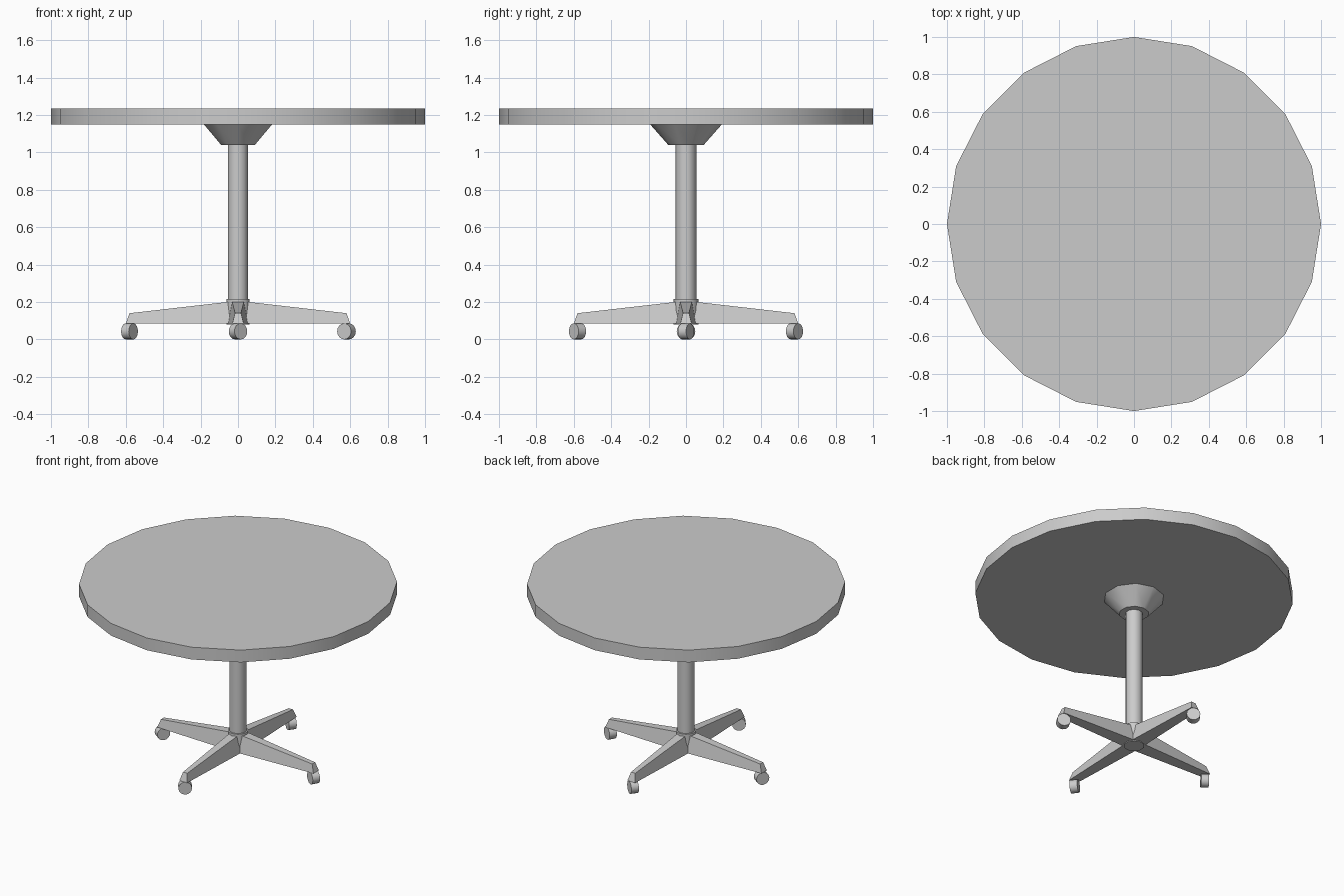
import bpy, bmesh
from math import radians, pi, cos, sin

if "Cube" in bpy.data.objects:
    bpy.data.objects.remove(bpy.data.objects["Cube"])


def smooth(obj):
    bpy.ops.object.select_all(action='DESELECT')
    obj.select_set(True)
    bpy.context.view_layer.objects.active = obj
    bpy.ops.object.shade_smooth_by_angle(angle=radians(40))


def frustum(name, sides, r_low, r_high, z_low, z_high):
    bpy.ops.mesh.primitive_cone_add(vertices=sides, radius1=r_low, radius2=r_high,
                                    depth=z_high - z_low,
                                    location=(0, 0, (z_low + z_high) / 2))
    obj = bpy.context.object
    obj.name = name
    smooth(obj)
    return obj


# Top, flared bracket, column and hub
frustum("table_top", 20, 1.0, 1.0, 1.15, 1.235)
frustum("top_bracket", 10, 0.095, 0.192, 1.04, 1.15)
frustum("column", 10, 0.055, 0.055, 0.2, 1.04)
frustum("hub", 10, 0.066, 0.066, 0.08, 0.215)


# Tapered leg: (distance, height, half width) per corner pair
def leg(name, angle):
    corners = [(0.03, 0.085, 0.052), (0.60, 0.085, 0.03),
               (0.58, 0.14, 0.016), (0.03, 0.203, 0.032)]
    bm = bmesh.new()
    left = [bm.verts.new((d, w, z)) for d, z, w in corners]
    right = [bm.verts.new((d, -w, z)) for d, z, w in corners]
    bm.faces.new(left)
    bm.faces.new(right)
    for i in range(4):
        j = (i + 1) % 4
        bm.faces.new((left[i], left[j], right[j], right[i]))
    bmesh.ops.recalc_face_normals(bm, faces=bm.faces)
    mesh = bpy.data.meshes.new(name)
    bm.to_mesh(mesh)
    bm.free()
    obj = bpy.data.objects.new(name, mesh)
    obj.rotation_euler.z = angle
    bpy.context.collection.objects.link(obj)


# Caster wheel lying on its side, swivelled about z
def caster(name, angle, swivel):
    bpy.ops.mesh.primitive_cylinder_add(vertices=16, radius=0.043, depth=0.05,
                                        location=(0.58 * cos(angle), 0.58 * sin(angle), 0.043),
                                        rotation=(0, pi / 2, swivel))
    obj = bpy.context.object
    obj.name = name
    smooth(obj)


swivels = {"right": 60, "back": 53, "left": -35, "front": -53}
for i, (side, swivel) in enumerate(swivels.items()):
    leg(side + "_leg", i * pi / 2)
    caster(side + "_caster", i * pi / 2, radians(swivel))
